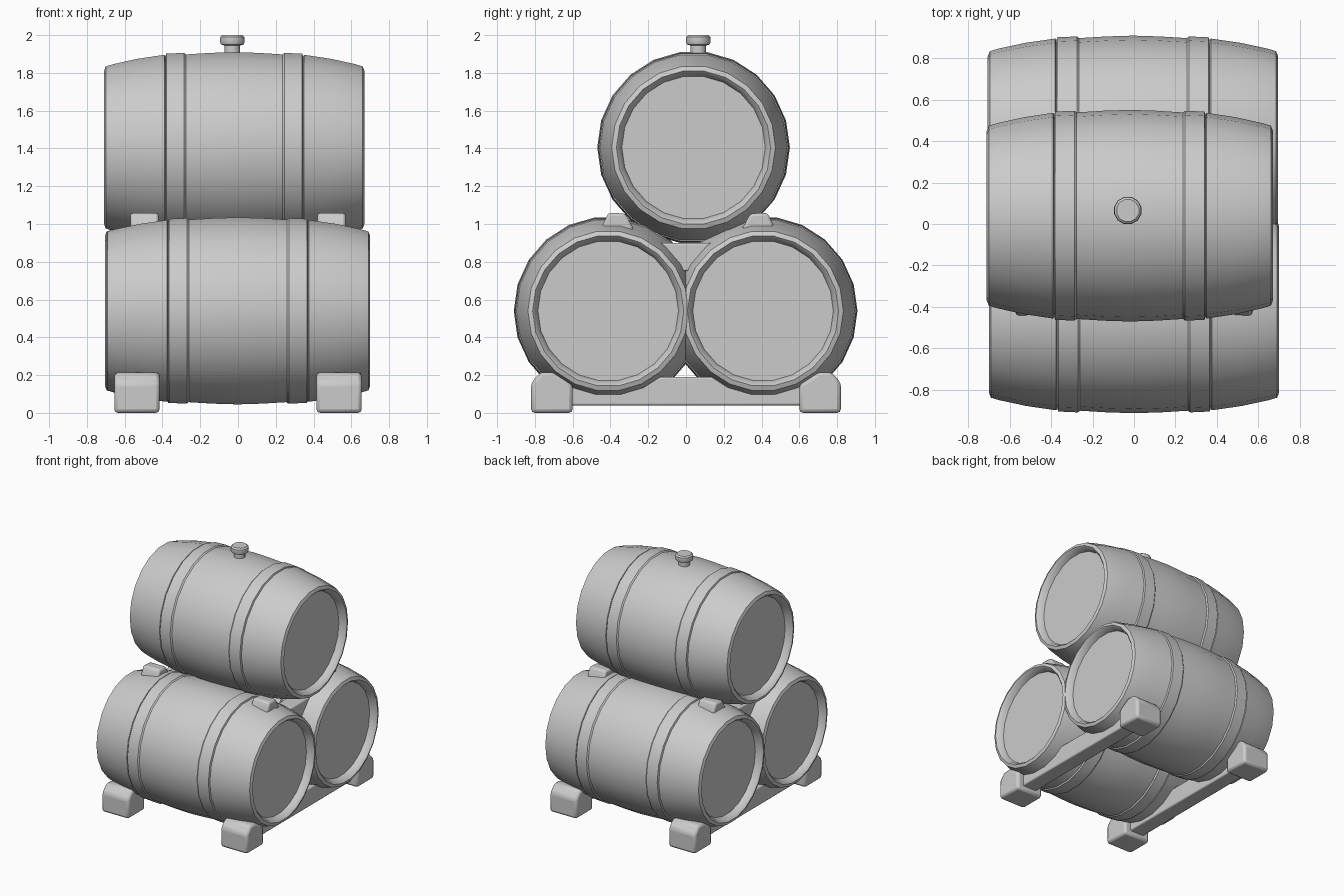
import bpy, bmesh, math
from mathutils import Vector

cube = bpy.data.objects.get("Cube")
if cube:
    bpy.data.objects.remove(cube, do_unlink=True)

grey = bpy.data.materials.new("plain grey")
grey.use_nodes = True
COLOUR = (0.6, 0.6, 0.6, 1)
grey.diffuse_color = COLOUR
grey.node_tree.nodes["Principled BSDF"].inputs["Base Color"].default_value = COLOUR


def finish(name, bm, angle=35):
    bmesh.ops.recalc_face_normals(bm, faces=bm.faces)
    mesh = bpy.data.meshes.new(name)
    bm.to_mesh(mesh)
    bm.free()
    ob = bpy.data.objects.new(name, mesh)
    bpy.context.collection.objects.link(ob)
    mesh.materials.append(grey)
    bpy.ops.object.select_all(action='DESELECT')
    ob.select_set(True)
    bpy.context.view_layer.objects.active = ob
    bpy.ops.object.shade_smooth_by_angle(angle=math.radians(angle))
    return ob


def lathe(name, profile, centre, axis, sides):
    """Turn (along, radius) points round an axis and cap both ends."""
    bm = bmesh.new()
    rot = Vector((0, 0, 1)).rotation_difference(Vector(axis))
    rings = []
    for along, radius in profile:
        ring = []
        for i in range(sides):
            a = math.tau * (i + 0.5) / sides
            p = Vector((radius * math.cos(a), radius * math.sin(a), along))
            ring.append(bm.verts.new(rot @ p + Vector(centre)))
        rings.append(ring)
    for a, b in zip(rings, rings[1:]):
        for i in range(sides):
            j = (i + 1) % sides
            bm.faces.new((a[i], a[j], b[j], b[i]))
    bm.faces.new(rings[0])
    bm.faces.new(rings[-1])
    return finish(name, bm)


def prism(name, outline, x, width, bevel=0.0):
    """Extrude a (y, z) outline along x."""
    bm = bmesh.new()
    face = bm.faces.new([bm.verts.new((x - width / 2, y, z)) for y, z in outline])
    out = bmesh.ops.extrude_face_region(bm, geom=[face])
    moved = [v for v in out["geom"] if isinstance(v, bmesh.types.BMVert)]
    bmesh.ops.translate(bm, verts=moved, vec=(width, 0, 0))
    ob = finish(name, bm)
    if bevel:
        mod = ob.modifiers.new("soft edges", 'BEVEL')
        mod.width = bevel
        mod.segments = 2
    return ob


# Half barrel from the recessed head to the belly, with end and inner hoops
HALF = [(0.645, 0.372), (0.685, 0.385), (0.70, 0.40), (0.69, 0.425),
        (0.65, 0.437), (0.52, 0.465), (0.375, 0.486), (0.37, 0.477),
        (0.365, 0.492), (0.27, 0.496), (0.26, 0.488), (0.13, 0.496)]
PROFILE = [(-x, r) for x, r in HALF] + [(0, 0.50)] + HALF[::-1]

for name, centre, grow in (("front_barrel", (0, -0.412, 0.54), 1.0),
                           ("back_barrel", (-0.005, 0.408, 0.54), 1.0),
                           ("top_barrel", (-0.02, 0.04, 1.405), 1.02)):
    stretch = 0.69 / 0.70 if grow > 1 else 1
    lathe(name, [(x * stretch, r * grow) for x, r in PROFILE], centre, (1, 0, 0), 22)

# Bung on the top barrel
lathe("bung", [(0, 0.042), (0.06, 0.042), (0.065, 0.062), (0.08, 0.068),
               (0.105, 0.066), (0.115, 0.055)], (-0.03, 0.065, 1.885), (0, 0, 1), 12)

# Two cradles: a floor rack under the lower pair, a spacer rack under the top
FOOT = [(0.82, 0), (0.82, 0.16), (0.77, 0.215), (0.70, 0.215), (0.60, 0.15), (0.60, 0)]
CHOCK = [(0.46, 0.90), (0.45, 1.0), (0.42, 1.06), (0.33, 1.055), (0.29, 0.98), (0.29, 0.90)]
for side, sx in (("left", 1), ("right", -1)):
    for end, sy in (("front", -1), ("back", 1)):
        prism(f"{end}_{side}_foot", [(y * sy, z) for y, z in FOOT], sx * 0.535, 0.24, 0.02)
        prism(f"{end}_{side}_chock", [(y * sy + 0.01, z) for y, z in CHOCK], sx * 0.495, 0.15, 0.015)
    prism(f"{side}_floor_beam", [(-0.65, 0.04), (0.65, 0.04), (0.65, 0.19), (-0.65, 0.19)],
          sx * 0.535, 0.13, 0.01)
    prism(f"{side}_spacer_beam", [(-0.36, 0.75), (0.36, 0.75), (0.36, 0.90), (-0.36, 0.90)],
          sx * 0.495, 0.13, 0.01)
